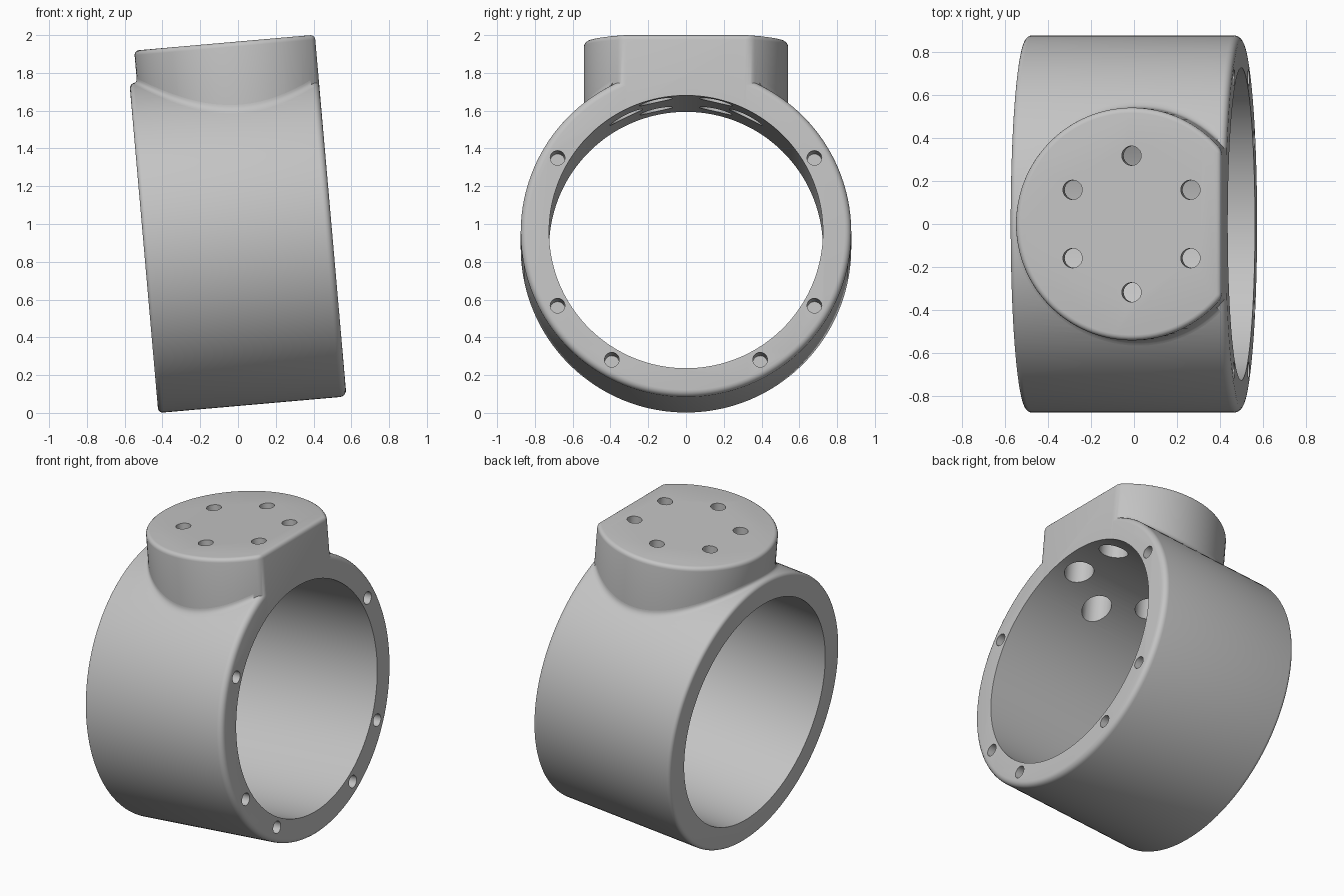
import bpy, bmesh
from math import sin, cos, pi, radians, sqrt, acos
from mathutils import Matrix, Vector

R_OUT, R_BORE, HALF = 0.875, 0.725, 0.5
BOSS_X, BOSS_R, BOSS_TOP = 0.08, 0.54, 1.047

cube = bpy.data.objects.get("Cube")
if cube:
    bpy.data.objects.remove(cube)

grey = bpy.data.materials.new("plain grey")
grey.use_nodes = True
colour = (0.55, 0.55, 0.55, 1)
grey.diffuse_color = colour
grey.node_tree.nodes["Principled BSDF"].inputs["Base Color"].default_value = colour


def make(name, bm):
    bmesh.ops.recalc_face_normals(bm, faces=bm.faces)
    mesh = bpy.data.meshes.new(name)
    bm.to_mesh(mesh)
    bm.free()
    mesh.materials.append(grey)
    obj = bpy.data.objects.new(name, mesh)
    bpy.context.collection.objects.link(obj)
    return obj


def rod(bm, start, end, radius, sides):
    """Add a closed cylinder between two points."""
    a, b = Vector(start), Vector(end)
    turn = (b - a).to_track_quat('Z', 'Y').to_matrix().to_4x4()
    bmesh.ops.create_cone(bm, cap_ends=True, segments=sides, radius1=radius, radius2=radius,
                          depth=(b - a).length, matrix=Matrix.Translation((a + b) / 2) @ turn)


def combine(target, tool, operation):
    mod = target.modifiers.new("combine", 'BOOLEAN')
    mod.operation, mod.object, mod.solver = operation, tool, 'EXACT'
    bpy.context.view_layer.objects.active = target
    bpy.ops.object.modifier_apply(modifier=mod.name)
    bpy.data.objects.remove(tool)


# Clamp body: solid drum with rounded rims, bored out later
bm = bmesh.new()
rod(bm, (-HALF, 0, 0), (HALF, 0, 0), R_OUT, 160)
for side, size in ((-1, 0.025), (1, 0.035)):
    rim = [e for e in bm.edges if all(v.co.x * side > 0.4 for v in e.verts)]
    bmesh.ops.bevel(bm, geom=rim, offset=size, segments=5, profile=0.5, affect='EDGES')
body = make("ring_body", bm)

# Mounting boss: round pad with one flat side flush with the ring face
half_arc = acos((HALF - BOSS_X) / BOSS_R)
angles = [half_arc + (2 * pi - 2 * half_arc) * i / 80 for i in range(81)]
bm = bmesh.new()
base = bm.faces.new([bm.verts.new((BOSS_X + BOSS_R * cos(a), BOSS_R * sin(a), 0.55)) for a in angles])
up = bmesh.ops.extrude_face_region(bm, geom=[base])["geom"]
bmesh.ops.translate(bm, verts=[g for g in up if isinstance(g, bmesh.types.BMVert)],
                    vec=(0, 0, BOSS_TOP - 0.55))
bmesh.ops.recalc_face_normals(bm, faces=bm.faces)
soft = []
for e in bm.edges:
    p, q = (v.co for v in e.verts)
    upright = abs(p.z - q.z) > 0.1
    if (upright and p.x > HALF - 0.001) or min(p.z, q.z) > 1:
        soft.append(e)
bmesh.ops.bevel(bm, geom=soft, offset=0.025, segments=4, profile=0.5, affect='EDGES')
combine(body, make("boss", bm), 'UNION')

# Main bore
bm = bmesh.new()
rod(bm, (-1, 0, 0), (1, 0, 0), R_BORE, 160)
combine(body, make("bore_cutter", bm), 'DIFFERENCE')

# Boss bolt holes, counterbored from inside the ring
for name, radius, bottom, top in (("bolt_cutter", 0.045, 0.5, 1.2), ("counterbore_cutter", 0.087, 0.5, 0.95)):
    bm = bmesh.new()
    for i in range(6):
        a = radians(30 + 60 * i)
        x, y = BOSS_X + 0.317 * cos(a), 0.317 * sin(a)
        rod(bm, (x, y, bottom), (x, y, top), radius, 32)
    combine(body, make(name, bm), 'DIFFERENCE')

# Blind screw holes in the right face
bm = bmesh.new()
for deg in (30, -30, -60, -120, -150, 150):
    y, z = 0.785 * cos(radians(deg)), 0.785 * sin(radians(deg))
    rod(bm, (HALF - 0.2, y, z), (HALF + 0.1, y, z), 0.039, 24)
combine(body, make("screw_cutter", bm), 'DIFFERENCE')

# Fillet skirt blending the boss wall into the drum
bm = bmesh.new()
rows = []
size, steps = 0.025, 5


def wall_point(a, out):
    x, y = BOSS_X + (BOSS_R + out) * cos(a), (BOSS_R + out) * sin(a)
    return Vector((min(x, HALF - 0.02), y, sqrt(R_OUT ** 2 - y * y)))


for a in angles[2:-2]:
    corner, foot = wall_point(a, 0), wall_point(a, size)
    head = corner + Vector((0, 0, size))
    row = []
    for k in range(steps + 1):
        t = k / steps
        row.append(bm.verts.new(head * (1 - t) ** 2 + corner * 2 * t * (1 - t) + foot * t * t))
    row.append(bm.verts.new(corner - Vector((cos(a), sin(a), 1)) * 0.01))
    rows.append(row)
count = len(rows[0])
for r, s in zip(rows, rows[1:]):
    for k in range(count):
        n = (k + 1) % count
        bm.faces.new((r[k], r[n], s[n], s[k]))
bm.faces.new(rows[0])
bm.faces.new(rows[-1])
skirt = make("boss_fillet", bm)

# Lean the whole clamp and smooth the curved faces
lean = Matrix.Translation((0, 0, 0.915)) @ Matrix.Rotation(radians(-5), 4, 'Y')
for obj in (body, skirt):
    obj.data.transform(lean)
    bpy.ops.object.select_all(action='DESELECT')
    obj.select_set(True)
    bpy.context.view_layer.objects.active = obj
    bpy.ops.object.shade_smooth_by_angle(angle=radians(32))
